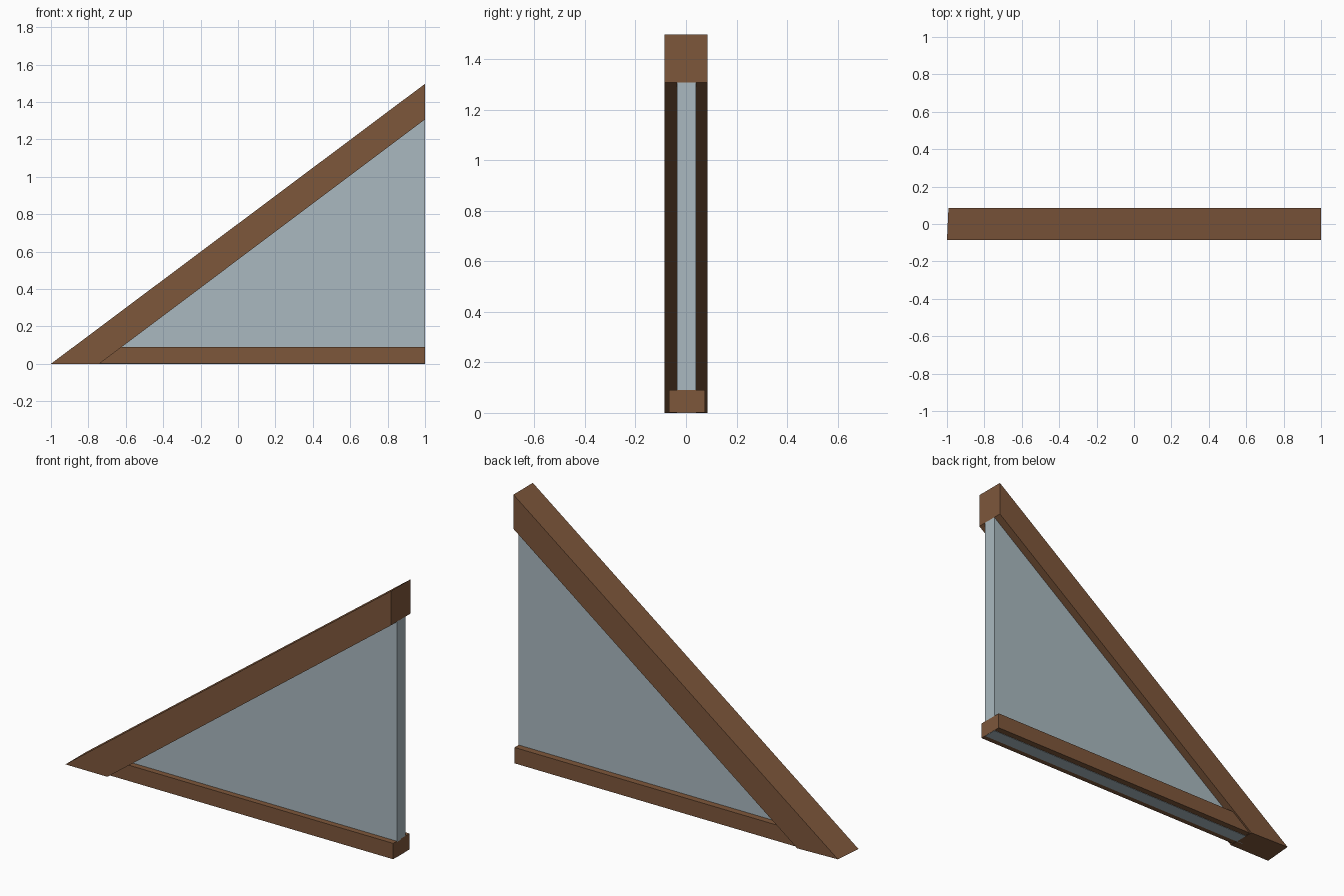
import bpy, bmesh

if "Cube" in bpy.data.objects:
    bpy.data.objects.remove(bpy.data.objects["Cube"])


def material(name, rgb):
    m = bpy.data.materials.new(name)
    m.diffuse_color = (*rgb, 1.0)
    m.use_nodes = True
    m.node_tree.nodes["Principled BSDF"].inputs["Base Color"].default_value = m.diffuse_color
    return m


def prism(name, profile, y0, y1, mat):
    """Extrude an x-z outline from y0 to y1."""
    bm = bmesh.new()
    face = bm.faces.new([bm.verts.new((x, y0, z)) for x, z in profile])
    ext = bmesh.ops.extrude_face_region(bm, geom=[face])
    for v in ext["geom"]:
        if isinstance(v, bmesh.types.BMVert):
            v.co.y = y1
    bmesh.ops.recalc_face_normals(bm, faces=bm.faces)
    mesh = bpy.data.meshes.new(name)
    bm.to_mesh(mesh)
    bm.free()
    mesh.materials.append(mat)
    obj = bpy.data.objects.new(name, mesh)
    bpy.context.collection.objects.link(obj)
    return obj


wood = material("brown wood", (0.208, 0.095, 0.044))
glass = material("pale blue glass", (0.40, 0.485, 0.525))

# Sloping top beam, with its back tip trimmed very slightly along the slope
beam = prism("sloping_beam", [(-1, 0), (-0.742, 0), (1, 1.307), (1, 1.497)],
             -0.085, 0.085, wood)
for v in beam.data.vertices:
    if v.co.x < -0.99 and v.co.y > 0:
        v.co.x += 0.008
        v.co.z += 0.006

# Bottom rail, its left end buried in the beam
prism("bottom_rail", [(-0.85, 0.002), (1, 0.002), (1, 0.09), (-0.85, 0.09)],
      -0.068, 0.075, wood)

# Triangular pane, showing through the underside of the rail
prism("glass_pane", [(-0.78, 0.0), (0.999, 0.0), (0.999, 1.40), (-0.78, 0.06)],
      -0.036, 0.039, glass)
# Pane edge flush with the open right side
prism("pane_edge", [(0.99, 0.085), (1, 0.085), (1, 1.31), (0.99, 1.31)],
      -0.036, 0.039, glass)
